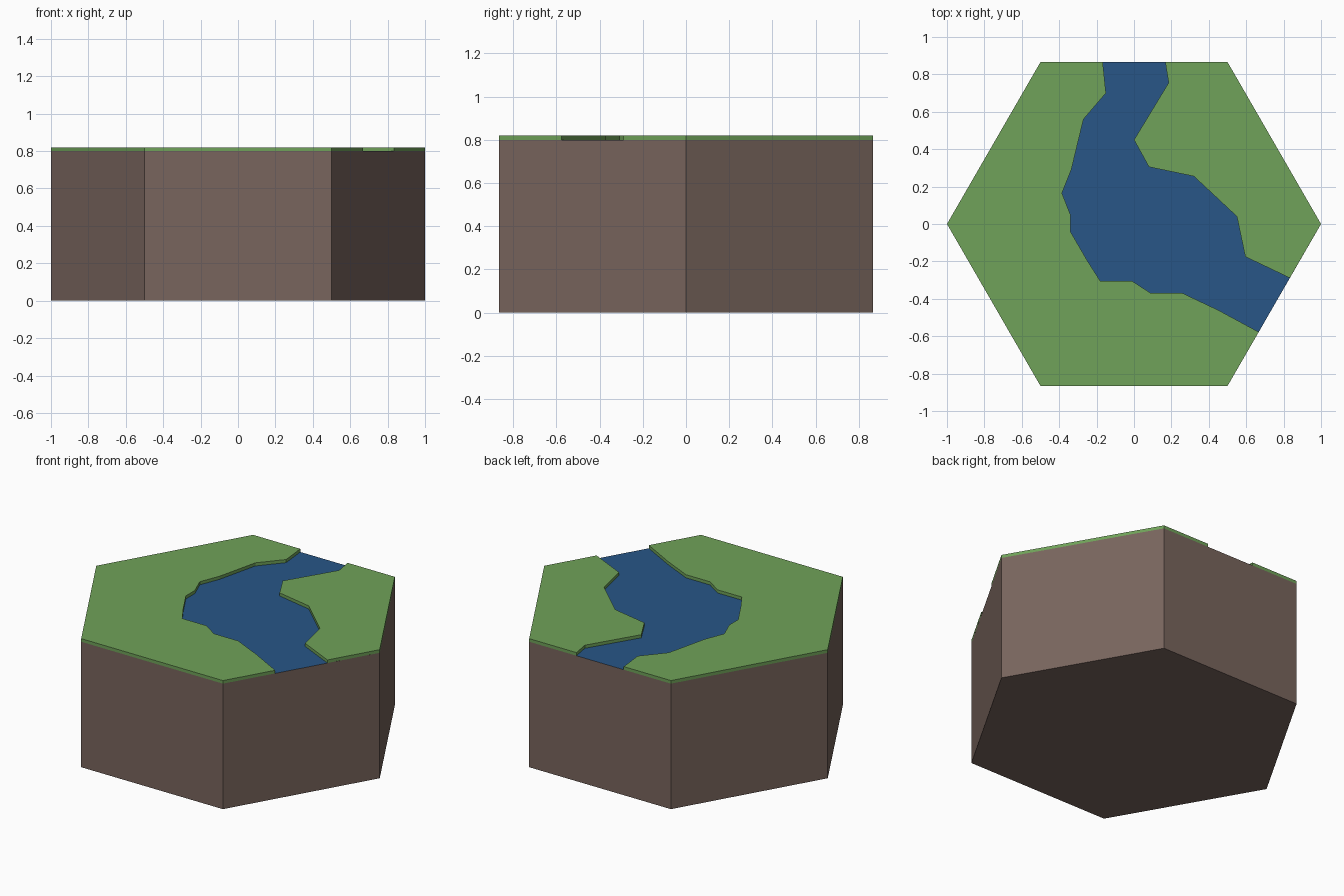
import bpy, bmesh, math

if "Cube" in bpy.data.objects:
    bpy.data.objects.remove(bpy.data.objects["Cube"])

BASE_H, TOP_H = 0.80, 0.82
H = math.sqrt(3) / 2


def material(name, rgb):
    m = bpy.data.materials.new(name)
    m.diffuse_color = (*rgb, 1)
    m.use_nodes = True
    m.node_tree.nodes["Principled BSDF"].inputs["Base Color"].default_value = m.diffuse_color
    return m


def slab(name, outline, z0, z1, mat, top=True):
    """Flat polygon at z0, extruded up to z1 when z1 is higher."""
    bm = bmesh.new()
    low = [bm.verts.new((x, y, z0)) for x, y in outline]
    if z1 > z0:
        high = [bm.verts.new((x, y, z1)) for x, y in outline]
        bm.faces.new(low[::-1])
        n = len(low)
        for i in range(n):
            j = (i + 1) % n
            bm.faces.new((low[i], low[j], high[j], high[i]))
        if top:
            bm.faces.new(high)
    else:
        face = bm.faces.new(low)
        face.normal_update()
        if face.normal.z < 0:
            face.normal_flip()
    mesh = bpy.data.meshes.new(name)
    bm.to_mesh(mesh)
    bm.free()
    mesh.materials.append(mat)
    obj = bpy.data.objects.new(name, mesh)
    bpy.context.collection.objects.link(obj)
    return obj


dirt = material("dirt", (0.19, 0.13, 0.11))
grass = material("grass", (0.16, 0.36, 0.10))
water = material("water", (0.021, 0.093, 0.242))

# River banks, from the back edge round to the right-front edge
west = [(-0.167, H), (-0.15, 0.70), (-0.27, 0.56), (-0.335, 0.29),
        (-0.385, 0.165), (-0.34, 0.05), (-0.34, -0.04), (-0.25, -0.195),
        (-0.18, -0.305), (-0.01, -0.305), (0.09, -0.37), (0.26, -0.37),
        (0.45, -0.46), (0.667, -H * 2 / 3)]
east = [(0.167, H), (0.185, 0.755), (0.0, 0.45), (0.08, 0.305),
        (0.32, 0.255), (0.55, 0.04), (0.595, -0.175), (0.833, -H / 3)]

# Hexagonal dirt block, its top covered by water and grass
hexagon = [(math.cos(math.radians(60 * i)), math.sin(math.radians(60 * i)))
           for i in range(6)]
slab("dirt_base", hexagon, 0, BASE_H, dirt, top=False)

# River surface between the banks
slab("river_water", west + east[::-1], BASE_H, BASE_H, water)

# Raised grass on either side, both wound counter-clockwise
slab("grass_west", [(0.5, -H), *west[::-1], (-0.5, H), (-1, 0), (-0.5, -H)],
     BASE_H, TOP_H, grass)
slab("grass_east", [*east, (1, 0), (0.5, H)], BASE_H, TOP_H, grass)
